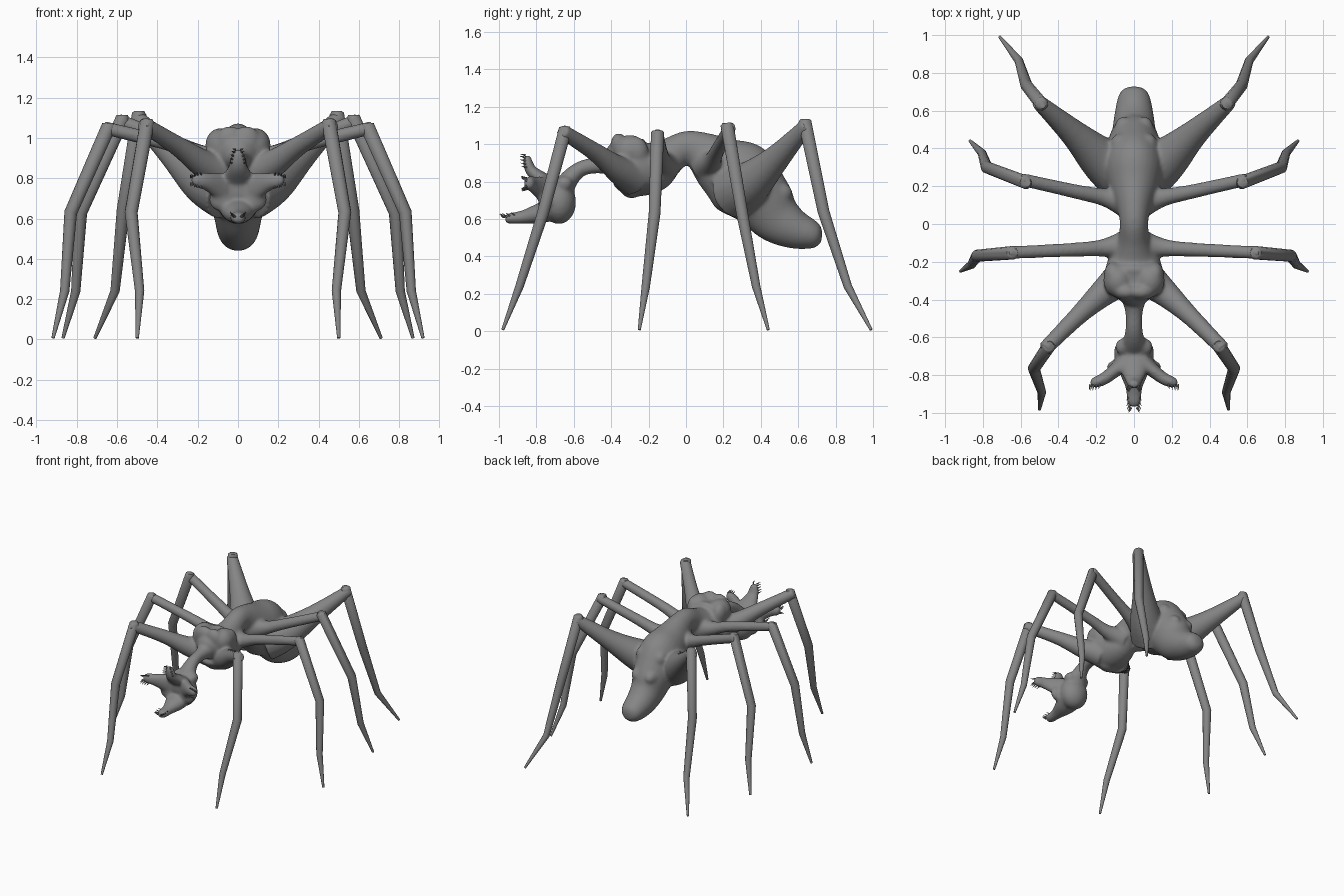
import bpy, bmesh, math
from mathutils import Vector, Matrix

if "Cube" in bpy.data.objects:
    bpy.data.objects.remove(bpy.data.objects["Cube"])

X, Z = Vector((1, 0, 0)), Vector((0, 0, 1))
skin = bpy.data.materials.new("dark_skin")
skin.diffuse_color = (.235, .235, .235, 1)
skin.use_nodes = True
skin.node_tree.nodes["Principled BSDF"].inputs["Base Color"].default_value = skin.diffuse_color


def smooth_path(pts, steps=5):
    """Catmull-Rom through tuples of (x, y, z, radius_side, radius_other)."""
    out = []
    n = len(pts)
    for i in range(n - 1):
        p = [pts[max(i - 1, 0)], pts[i], pts[i + 1], pts[min(i + 2, n - 1)]]
        for k in range(steps):
            t = k / steps
            out.append([0.5 * (2 * b + (c - a) * t + (2 * a - 5 * b + 4 * c - d) * t * t
                               + (3 * b - a - 3 * c + d) * t ** 3) for a, b, c, d in zip(*p)])
    out.append(list(pts[-1]))
    return out


def tube(bm, pts, side=X, n=20):
    """Capped loft of elliptical rings along a path."""
    rings = []
    for i, p in enumerate(pts):
        a, b = Vector(pts[max(i - 1, 0)][:3]), Vector(pts[min(i + 1, len(pts) - 1)][:3])
        t = (b - a).normalized()
        s = (side - t * side.dot(t)).normalized()
        u = t.cross(s)
        rings.append([bm.verts.new(Vector(p[:3]) + s * p[3] * math.cos(2 * math.pi * k / n)
                                   + u * p[4] * math.sin(2 * math.pi * k / n)) for k in range(n)])
    for r, q in zip(rings, rings[1:]):
        for k in range(n):
            bm.faces.new((r[k], r[(k + 1) % n], q[(k + 1) % n], q[k]))
    bm.faces.new(rings[0][::-1])
    bm.faces.new(rings[-1])


def ball(bm, c, r):
    bmesh.ops.create_uvsphere(bm, u_segments=20, v_segments=12, radius=1,
                              matrix=Matrix.Translation(c) @ Matrix.Diagonal((*r, 1)))


def finish(name, bm, angle=40):
    bmesh.ops.recalc_face_normals(bm, faces=bm.faces)
    me = bpy.data.meshes.new(name)
    bm.to_mesh(me)
    bm.free()
    me.materials.append(skin)
    ob = bpy.data.objects.new(name, me)
    bpy.context.collection.objects.link(ob)
    bpy.ops.object.select_all(action='DESELECT')
    ob.select_set(True)
    bpy.context.view_layer.objects.active = ob
    bpy.ops.object.shade_smooth_by_angle(angle=math.radians(angle))
    return ob


body = bmesh.new()

# Trunk: thorax, narrow waist, drooping abdomen (y, z, half width, half depth)
trunk = [(-.42, .90, .05, .05), (-.37, .91, .11, .11), (-.28, .88, .155, .155), (-.18, .88, .135, .14),
         (-.09, .935, .09, .10), (0, .985, .075, .085), (.08, .96, .09, .11), (.18, .89, .13, .16),
         (.29, .815, .16, .205), (.40, .71, .145, .17), (.48, .61, .118, .14), (.57, .55, .105, .11),
         (.66, .52, .088, .083), (.705, .512, .067, .062), (.727, .51, .03, .03)]
tube(body, smooth_path([(0, *p) for p in trunk]), n=28)

# Neck and skull
neck = [(-.36, .90, .08, .08), (-.46, .89, .048, .048), (-.55, .873, .045, .042),
        (-.61, .83, .058, .048), (-.66, .76, .09, .06)]
tube(body, smooth_path([(0, *p) for p in neck]))
ball(body, (0, -.68, .69), (.107, .093, .118))
ball(body, (0, -.73, .74), (.10, .05, .08))

# Boxy shoulders, jaw webs, abdomen bumps, keel
for s in (-1, 1):
    ball(body, (s * .085, -.30, .965), (.078, .09, .085))
    ball(body, (s * .11, -.27, .96), (.05, .07, .08))
    ball(body, (s * .04, -.36, .99), (.07, .045, .07))
    ball(body, (s * .085, -.755, .695), (.06, .035, .06))
    ball(body, (s * .055, .50, .74), (.05, .07, .055))
    ball(body, (s * .075, .42, .86), (.05, .06, .06))
    ball(body, (s * .06, -.65, .79), (.04, .045, .04))
ball(body, (0, -.29, .78), (.09, .07, .07))

# Four flared jaws: path, flat side direction, tooth direction
lower = [(0, -.69, .66, .10, .055), (0, -.78, .63, .08, .055), (0, -.87, .61, .045, .037),
         (0, -.94, .603, .038, .03), (0, -.968, .602, .024, .022)]
upper = [(0, -.70, .76, .085, .05), (0, -.775, .815, .072, .04), (0, -.825, .855, .048, .032),
         (0, -.845, .90, .038, .027), (0, -.85, .94, .022, .02)]
jaws = [(lower, X, Vector((0, -.75, .65))), (upper, X, Vector((0, -1, .2)))]
for s in (-1, 1):
    flap = [(s * .03, -.71, .73, .09, .05), (s * .10, -.775, .765, .065, .037),
            (s * .16, -.82, .785, .044, .033), (s * .205, -.838, .79, .038, .03), (s * .232, -.842, .79, .022, .019)]
    jaws.append((flap, Z, Vector((s * .15, -1, 0))))

teeth = bmesh.new()
for pts, side, d in jaws:
    path = smooth_path(pts)
    tube(body, path, side)
    for p in path[12::2]:
        for k in (-1, 1):
            base = Vector(p[:3]) + side * k * p[3] * .65 + d * p[4] * .45
            aim = (d + side * k * .45).normalized()
            end = base + aim * .032
            tube(teeth, [(*base, .006, .006), (*end, .001, .001)], Vector((.7, .2, .6)), 6)
finish("teeth", teeth)

# Legs: thigh (base, mid, knee) blends into the body; shin (knee, joint, ankle, tip) is jointed
legs = {
    "front": ([(.06, -.28, .82, .10), (.17, -.37, .87, .072), (.30, -.49, .96, .050), (.475, -.665, 1.07, .040)],
              [(.45, -.645, 1.08), (.53, -.765, .63), (.488, -.89, .24), (.50, -.98, .007)]),
    "front_middle": ([(.03, -.11, .89, .09), (.15, -.125, .91, .050), (.30, -.135, .96, .038), (.67, -.152, 1.052, .034)],
                     [(.64, -.152, 1.06), (.83, -.168, .63), (.86, -.215, .24), (.918, -.25, .007)]),
    "rear_middle": ([(.03, .11, .89, .09), (.15, .14, .91, .050), (.30, .17, .97, .039), (.60, .237, 1.09, .035)],
                    [(.57, .22, 1.10), (.78, .30, .63), (.805, .375, .24), (.868, .44, .007)]),
    "rear": ([(.06, .26, .74, .15), (.17, .34, .79, .12), (.32, .48, .92, .074), (.51, .65, 1.105, .040)],
             [(.49, .635, 1.12), (.57, .735, .64), (.61, .865, .24), (.71, .99, .007)]),
}
radii = (.036, .032, .023, .008)
for name, (thigh, shin) in legs.items():
    for s, label in ((-1, "left"), (1, "right")):
        tube(body, smooth_path([(s * x, y, z, r, r) for x, y, z, r in thigh]), Z)
        bm = bmesh.new()
        shin_pts = [(s * x, y, z, r, r) for (x, y, z), r in zip(shin, radii)]
        x, y, z = shin_pts[0][:3]
        tube(bm, [(x, y, z + .014, .024, .024)] + shin_pts, X, 14)   # rounded knee cap
        finish(f"{name}_{label}_shin", bm, 60)

# Fuse trunk, head and thighs into one soft skin
ob = finish("body", body, 60)
rm = ob.modifiers.new("fuse", 'REMESH')
rm.mode = 'VOXEL'
rm.voxel_size = .009
rm.use_smooth_shade = True
sm = ob.modifiers.new("soften", 'SMOOTH')
sm.factor = .5
sm.iterations = 16
